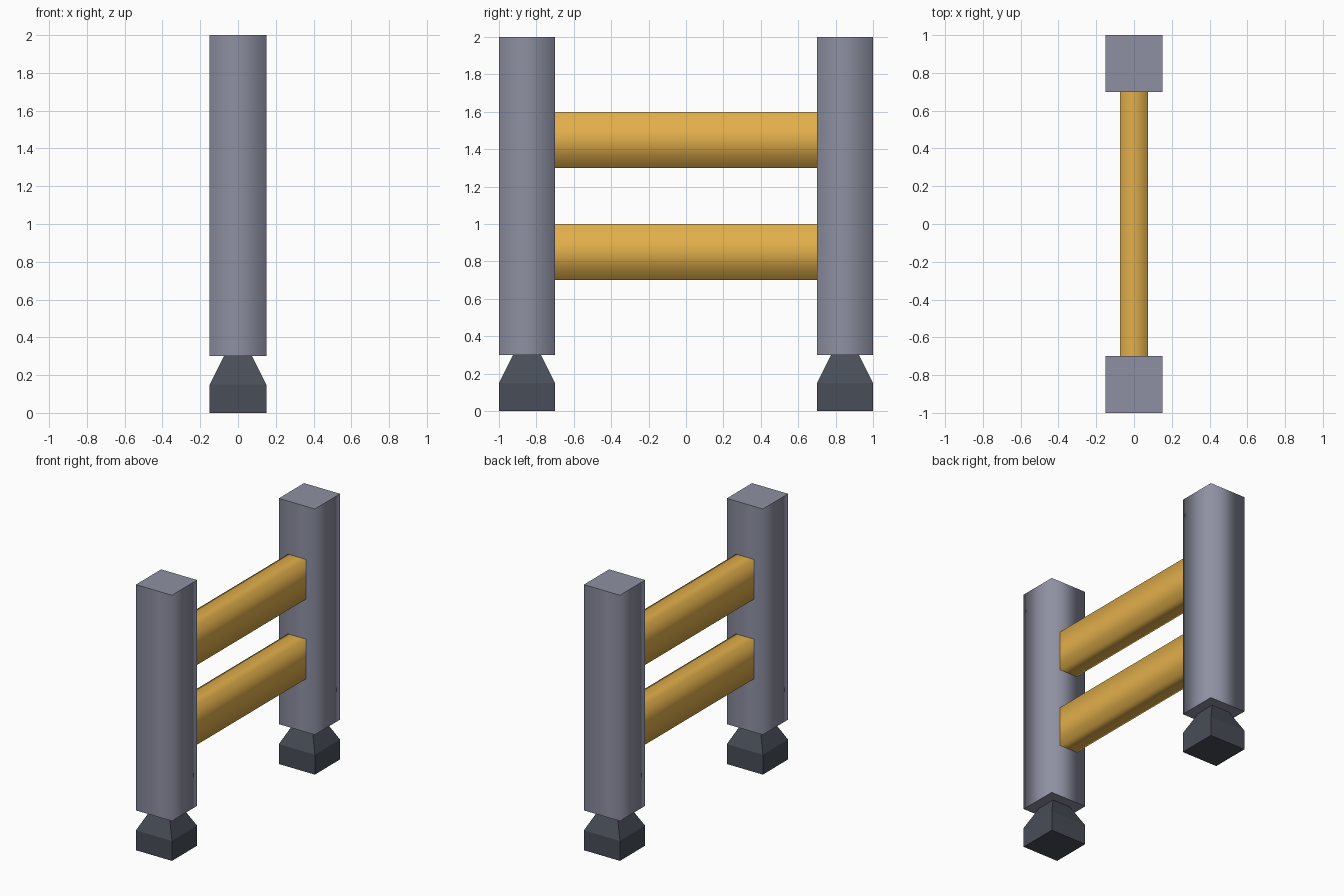
import bpy
import bmesh

default = bpy.data.objects.get("Cube")
if default:
    bpy.data.objects.remove(default, do_unlink=True)


def material(name, colour):
    mat = bpy.data.materials.new(name)
    mat.use_nodes = True
    mat.diffuse_color = (*colour, 1)
    mat.node_tree.nodes["Principled BSDF"].inputs["Base Color"].default_value = (*colour, 1)
    return mat


grey = material("post grey", (0.27, 0.28, 0.36))
yellow = material("rail yellow", (0.76, 0.43, 0.07))
dark = material("foot dark grey", (0.065, 0.075, 0.095))


def block(name, size, centre, mat, axis):
    """Box with softly shaded sides around its long axis and sharp flat ends."""
    bm = bmesh.new()
    bmesh.ops.create_cube(bm, size=1)
    bmesh.ops.scale(bm, vec=size, verts=bm.verts)
    for face in bm.faces:
        face.normal_update()
        face.smooth = abs(face.normal[axis]) < 0.5
    for edge in bm.edges:
        edge.smooth = all(f.smooth for f in edge.link_faces)
    return finish(bm, name, centre, mat)


def finish(bm, name, centre, mat):
    mesh = bpy.data.meshes.new(name)
    bm.to_mesh(mesh)
    bm.free()
    mesh.materials.append(mat)
    obj = bpy.data.objects.new(name, mesh)
    obj.location = centre
    bpy.context.collection.objects.link(obj)
    return obj


def foot(name, y):
    """Square base block whose top is extruded into a tapered neck."""
    bm = bmesh.new()
    bmesh.ops.create_cube(bm, size=1)
    bmesh.ops.scale(bm, vec=(0.3, 0.3, 0.15), verts=bm.verts)
    top = max(bm.faces, key=lambda f: f.calc_center_median().z)
    neck = bmesh.ops.extrude_discrete_faces(bm, faces=[top])["faces"][0]
    bmesh.ops.translate(bm, vec=(0, 0, 0.15), verts=neck.verts)
    bmesh.ops.scale(bm, vec=(0.5, 0.5, 1), verts=neck.verts)
    return finish(bm, name, (0, y, 0.075), dark)


# Posts and their feet at both ends
for side, y in (("front", -0.85), ("back", 0.85)):
    block(side + "_post", (0.3, 0.3, 1.7), (0, y, 1.15), grey, 2)
    foot(side + "_foot", y)

# Rails between the posts
for level, z in (("lower", 0.85), ("upper", 1.45)):
    block(level + "_rail", (0.15, 1.4, 0.3), (0, 0, z), yellow, 1)
